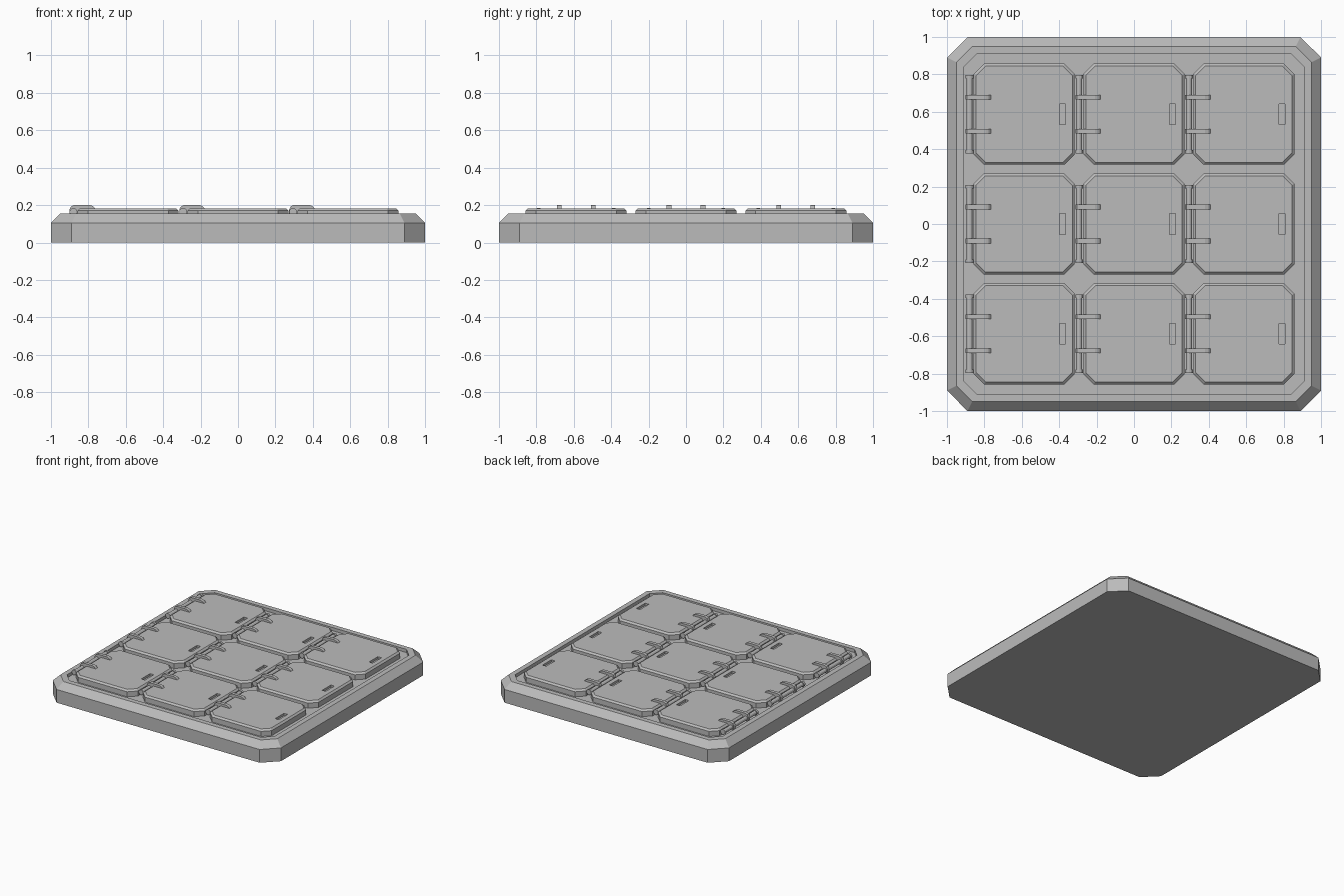
import bpy, math

if "Cube" in bpy.data.objects:
    bpy.data.objects.remove(bpy.data.objects["Cube"])

grey = bpy.data.materials.new("plain grey")
grey.use_nodes = True
colour = (0.5, 0.5, 0.5, 1)
grey.diffuse_color = colour
grey.node_tree.nodes["Principled BSDF"].inputs["Base Color"].default_value = colour


def add_object(name, mesh, location=(0, 0, 0)):
    obj = bpy.data.objects.new(name, mesh)
    obj.location = location
    bpy.context.collection.objects.link(obj)
    return obj


def make_mesh(name, rings):
    """Skin a stack of equal-length rings and cap both ends."""
    n = len(rings[0])
    verts = [p for ring in rings for p in ring]
    faces = [list(range(n))[::-1], list(range(len(verts) - n, len(verts)))]
    for k in range(len(rings) - 1):
        for i in range(n):
            j = (i + 1) % n
            faces.append([k * n + i, k * n + j, (k + 1) * n + j, (k + 1) * n + i])
    mesh = bpy.data.meshes.new(name)
    mesh.from_pydata(verts, [], faces)
    mesh.materials.append(grey)
    return mesh


def octagon(half, cut, z):
    """Square ring with clipped corners, counter-clockwise."""
    a = half - cut
    return [(half, -a, z), (half, a, z), (a, half, z), (-a, half, z),
            (-half, a, z), (-half, -a, z), (-a, -half, z), (a, -half, z)]


def along_y(profile, width):
    """Two copies of an xz profile, set apart in y."""
    return [[(x, y, z) for x, z in profile] for y in (width / 2, -width / 2)]


def circle(radius, sides):
    return [(radius * math.cos(math.tau * i / sides),
             radius * math.sin(math.tau * i / sides)) for i in range(sides)]


# Tray with a bevelled rim and a sunken floor
FLOOR = 0.13
tray = make_mesh("tray", [
    octagon(1.0, 0.11, 0), octagon(1.0, 0.11, 0.105),
    octagon(0.95, 0.085, 0.155), octagon(0.91, 0.07, 0.155),
    octagon(0.91, 0.07, FLOOR)])
add_object("tray", tray)

# Lid with a bevelled top and a finger slot near the opening edge
lid_blank = add_object("lid_blank", make_mesh("lid_blank", [
    octagon(0.27, 0.055, FLOOR - 0.005), octagon(0.27, 0.055, 0.17),
    octagon(0.257, 0.05, 0.183)]))
slot = [(-0.016, -0.018), (0.016, -0.018), (0.016, 0.05), (-0.016, 0.05)]
cutter = add_object("slot_cutter", make_mesh("slot_cutter", along_y(slot, 0.11)),
                    (0.205, 0, 0.183))
cutter.hide_render = True
cut = lid_blank.modifiers.new("slot", 'BOOLEAN')
cut.operation = 'DIFFERENCE'
cut.object = cutter
bpy.context.view_layer.update()
lid = bpy.data.meshes.new_from_object(
    lid_blank.evaluated_get(bpy.context.evaluated_depsgraph_get()))
lid.name = "lid"
bpy.data.objects.remove(lid_blank)
bpy.data.objects.remove(cutter)

# Hinge pin, its end collars and the rounded straps
pin = make_mesh("hinge_pin", along_y(circle(0.016, 12), 0.41))
collar = make_mesh("hinge_collar", along_y(circle(0.021, 12), 0.018))
strap_profile = [(-0.02, -0.02), (-0.02, 0.015), (-0.012, 0.03), (0.005, 0.038),
                 (0.085, 0.038), (0.103, 0.032), (0.115, 0.02), (0.118, 0.01),
                 (0.118, -0.02)]
strap = make_mesh("hinge_strap", along_y(strap_profile[::-1], 0.026))

# Three by three hinged lids
PITCH = 0.587
HINGE_X, HINGE_Z = -0.293, 0.163
for row in (-1, 0, 1):
    for col in (-1, 0, 1):
        cx, cy = col * PITCH, row * PITCH
        add_object("lid", lid, (cx, cy, 0))
        add_object("hinge_pin", pin, (cx + HINGE_X, cy, HINGE_Z))
        for side in (-1, 1):
            add_object("hinge_collar", collar, (cx + HINGE_X, cy + side * 0.2, HINGE_Z))
            add_object("hinge_strap", strap, (cx + HINGE_X, cy + side * 0.091, HINGE_Z))

# Make every face point outwards
import bmesh
for mesh in (tray, lid, pin, collar, strap):
    bm = bmesh.new()
    bm.from_mesh(mesh)
    bmesh.ops.recalc_face_normals(bm, faces=bm.faces)
    bm.to_mesh(mesh)
    bm.free()
